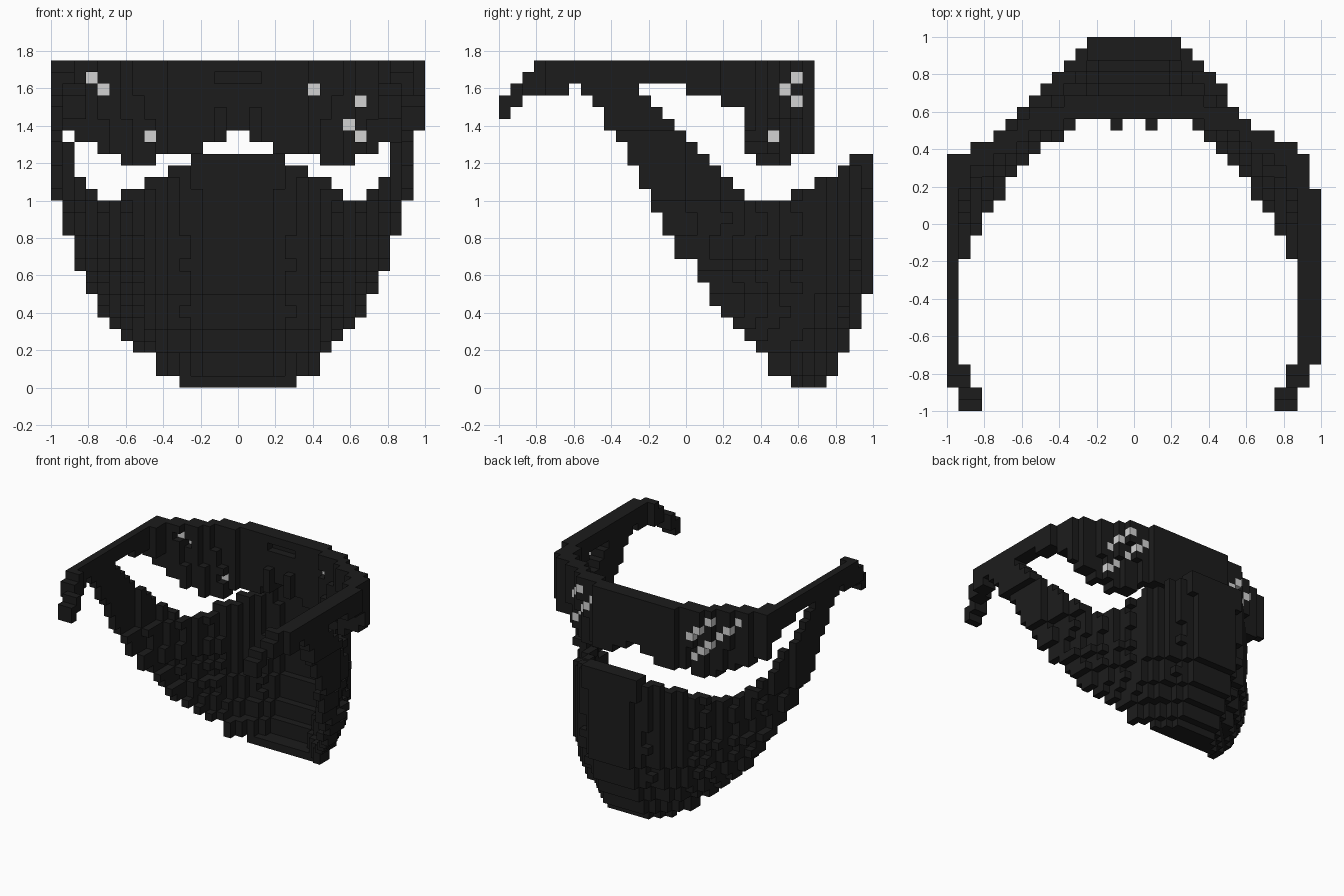
import bpy
import bmesh

if "Cube" in bpy.data.objects:
    bpy.data.objects.remove(bpy.data.objects["Cube"], do_unlink=True)

UNIT = 1 / 16  # edge length of one block


def make_material(name, value):
    mat = bpy.data.materials.new(name)
    colour = (value, value, value, 1)
    mat.use_nodes = True
    mat.diffuse_color = colour
    bsdf = mat.node_tree.nodes["Principled BSDF"]
    bsdf.inputs["Base Color"].default_value = colour
    bsdf.inputs["Roughness"].default_value = 0.9
    return mat


def block_object(name, cells, solid, mat):
    """Skin a set of grid cells, leaving out faces hidden by neighbours."""
    bm = bmesh.new()
    cache = {}

    def vert(p):
        if p not in cache:
            cache[p] = bm.verts.new([c * UNIT for c in p])
        return cache[p]

    for cell in sorted(cells):
        for axis in range(3):
            u, v = (axis + 1) % 3, (axis + 2) % 3
            for side in (0, 1):
                near = list(cell)
                near[axis] += 2 * side - 1
                if tuple(near) in solid:
                    continue
                ring = []
                for du, dv in ((0, 0), (1, 0), (1, 1), (0, 1)):
                    p = list(cell)
                    p[axis] += side
                    p[u] += du
                    p[v] += dv
                    ring.append(vert(tuple(p)))
                bm.faces.new(ring if side else ring[::-1])
    mesh = bpy.data.meshes.new(name)
    bm.to_mesh(mesh)
    bm.free()
    mesh.materials.append(mat)
    obj = bpy.data.objects.new(name, mesh)
    bpy.context.collection.objects.link(obj)


# Beard: per layer, half width, rear limit and front limit
WIDTH = [5, 7, 7, 9, 10, 11, 12, 12, 13, 13, 14, 14, 14, 15, 15, 15] + [16] * 12
REAR = [9, 7, 7, 6, 5, 4, 3, 2, 2, 1, 1, -1, -1, -2, -2, -3, -3,
        -4, -4, -5, -5, -6, -7, -7, -8, -9, -11, -12]
FRONT = [11, 12, 12, 13, 13, 14, 14, 14] + [15] * 20


def beard_outer(k, z):
    """Front-most cell of column k in layer z, on a rounded plan."""
    if k > WIDTH[z]:
        return REAR[z] - 1
    rear = max(REAR[z], -3)
    t = 1 - ((k - 0.5) / WIDTH[z]) ** 1.4
    y = rear + int((FRONT[z] + 1 - rear) * t ** 0.7 + 0.0375 * z)
    if (k == 15 and 18 <= z < 21) or (k == 16 and z >= 21):
        y = max(y, 20 - z)  # strap reaches its sloping front edge
    return min(FRONT[z], y)


beard = set()
for z in range(28):
    for k in range(1, WIDTH[z] + 1):
        if (k < 16 and z >= 21) or (k == 14 and z >= 18):
            continue  # gap between strap and lens
        outer = beard_outer(k, z)
        inner = min(outer - 1, beard_outer(k + 1, z) + 1)
        if z and k <= WIDTH[z - 1]:
            inner = min(inner, beard_outer(k, z - 1) + 1)
        if z == 0:
            inner = REAR[z]
        for y in range(max(inner, REAR[z]), outer + 1):
            top = max(16, 21 - y, (y + 25) // 2)
            if k <= 4 and y >= 14:
                top = 20
            if z < top:
                beard.add((-k, y, z))
                beard.add((k - 1 - (k > 8), y, z))
                if k == 16 and z >= 22:
                    beard.add((15, y, z))

# Glasses: lens front and lower edge per column, counted from the centre
LENS_Y = [10] * 6 + [9, 9, 9, 8, 7, 7, 6, 6, 5, 5]
LENS_Z = [22, 21, 21] + [20] * 4 + [19] * 3 + [20, 20, 21, 21, 22, 22]


def lens_front(i, z):
    """The lens curls back slightly towards its lower edge."""
    curl = (i == 8 and z < 25) or (i in (7, 9, 11) and z < 23)
    return LENS_Y[i] - curl


# Diagonal glints: columns and the sum of x and z along each streak
glint_xz = set()
for first, last, total in ((-13, -8, 13), (-10, -8, 16), (6, 10, 31), (8, 10, 34)):
    glint_xz |= {(x, total - x) for x in range(first, last + 1)}
through = {(-13, 26), (-12, 25), (-8, 21), (6, 25), (10, 24), (9, 22), (10, 21)}

frame, glints = set(), set()
for i in range(16):
    for x in (-1 - i, min(i, 14)):
        for z in range(LENS_Z[i], 28):
            outer = lens_front(i, z)
            step = lens_front(min(i + 1, 15), z) + 1
            for y in range(min(outer - 1, step), outer + 1):
                if i < 2 and z == 26 and y < outer:
                    continue  # slot inside the bridge
                if y < 5 and z < 24:
                    continue  # stepped hinge
                if (x, z) in glint_xz and y == outer:
                    glints.add((x, y, z))
                elif (x, z) not in through:
                    frame.add((x, y, z))

# Nose pads
for x in (-2, 1):
    frame |= {(x, 8, z) for z in (21, 22, 23)}

# Arms with a stepped hinge and a hook behind the ear
for x, start, end in ((-16, -12, 6), (14, -12, 6), (15, -12, 3), (-15, 3, 6), (13, 3, 6)):
    for y in range(start, end):
        low = 25 if y < -10 else 26 if y < 0 else 25 if y < 3 else 24
        frame |= {(x, y, z) for z in range(low, 28)}
for xs, drop in (((-16, -15), 1), ((13, 14), -1)):
    for x in xs:
        frame |= {(x, -13, z) for z in (25, 26, 27)}
        frame |= {(x, -14, z) for z in (25, 26)}
        frame |= {(x + drop, -15, z) for z in (24, 25)}
        frame |= {(x + drop, -16, z) for z in (23, 24)}

beard -= frame | glints
solid = beard | frame | glints
black = make_material("charcoal black", 0.0116)
silver = make_material("pale grey", 0.65)
block_object("beard", beard, solid, black)
block_object("sunglasses", frame, solid, black)
block_object("lens_glints", glints, solid, silver)
